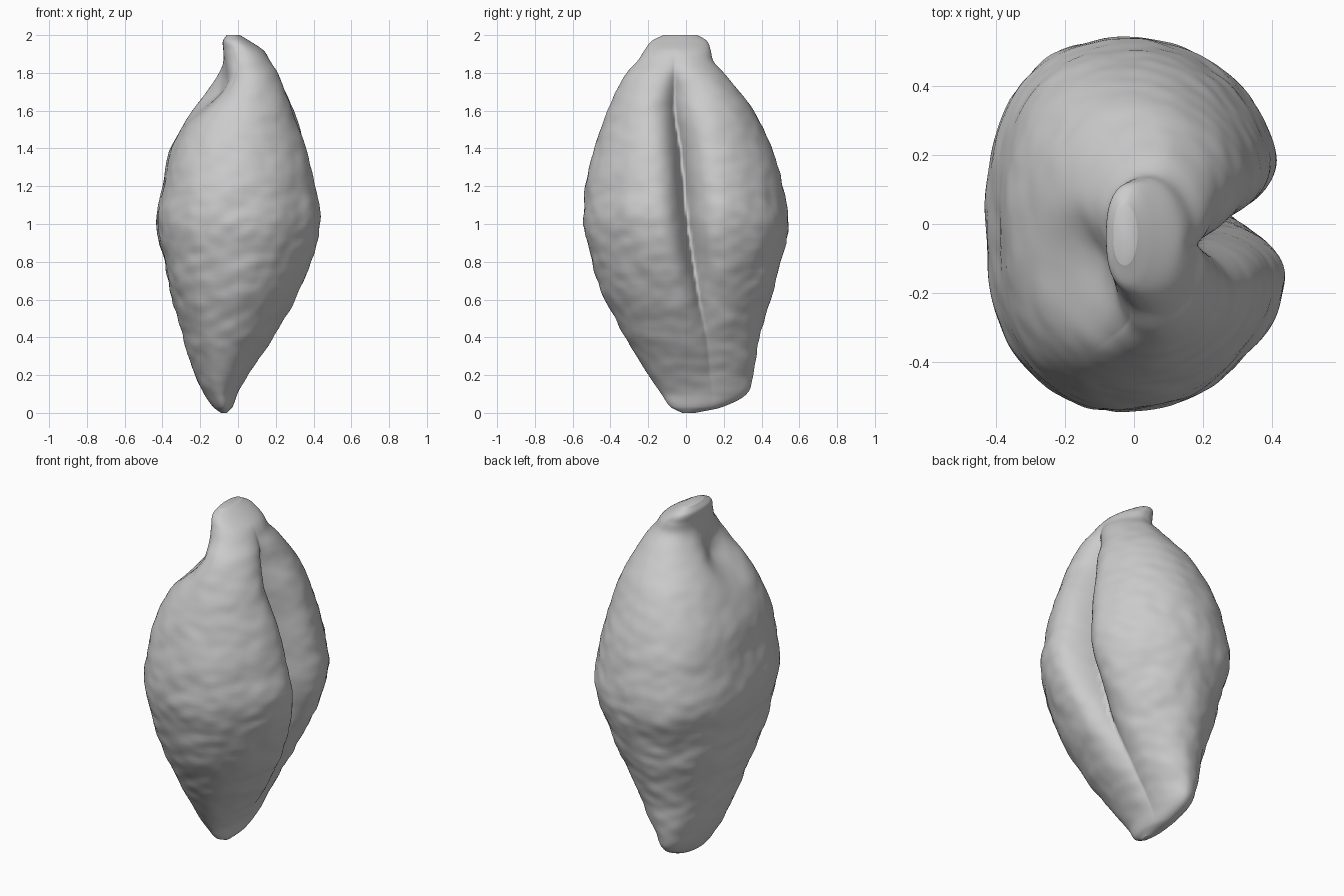
import bpy
import bmesh
import math
from mathutils import Vector, noise

cube = bpy.data.objects.get("Cube")
if cube:
    bpy.data.objects.remove(cube)

# Profile stations: height, x min, x max, y min, y max, crease depth, crease y
STATIONS = [
    (0.00, -.09, -.06, -.02, .05, 0, .14),
    (0.03, -.13, -.03, -.08, .19, 0, .14),
    (0.10, -.18, .00, -.13, .32, .01, .14),
    (0.20, -.23, .06, -.20, .355, .02, .13),
    (0.40, -.29, .19, -.32, .39, .05, .11),
    (0.60, -.35, .30, -.43, .445, .11, .07),
    (0.80, -.39, .38, -.50, .50, .20, .04),
    (1.00, -.43, .42, -.54, .54, .26, .01),
    (1.20, -.40, .40, -.53, .515, .27, -.01),
    (1.40, -.355, .365, -.485, .455, .24, -.03),
    (1.60, -.25, .32, -.415, .36, .18, -.06),
    (1.70, -.18, .285, -.37, .285, .13, -.06),
    (1.80, -.11, .235, -.315, .20, .06, -.06),
    (1.86, -.085, .185, -.26, .145, .02, -.06),
    (1.92, -.08, .135, -.22, .13, 0, -.06),
    (1.97, -.08, .06, -.18, .11, 0, -.05),
    (2.00, -.06, .01, -.12, .06, 0, -.03),
]
RINGS, SEGS = 150, 240


def station(z):
    """Smoothly interpolate the profile stations at a height."""
    last = len(STATIONS) - 1
    i = 0
    while i < last - 1 and STATIONS[i + 1][0] < z:
        i += 1
    a, b = STATIONS[i], STATIONS[i + 1]
    before, after = STATIONS[max(i - 1, 0)], STATIONS[min(i + 2, last)]
    h = b[0] - a[0]
    t = (z - a[0]) / h
    values = []
    for k in range(1, len(a)):
        m0 = (b[k] - before[k]) / (b[0] - before[0]) * h
        m1 = (after[k] - a[k]) / (after[0] - a[0]) * h
        values.append((2*t**3 - 3*t*t + 1) * a[k] + (t**3 - 2*t*t + t) * m0
                      + (3*t*t - 2*t**3) * b[k] + (t**3 - t*t) * m1)
    return values


def bump(x, centre, width):
    return math.exp(-((x - centre) / width) ** 2)


def signed_power(v, p):
    return math.copysign(abs(v) ** p, v)


def surface_point(z, angle):
    x0, x1, y0, y1, depth, crease_y = station(z)
    depth = max(depth, 0)
    c, s = math.cos(angle), math.sin(angle)
    # Round on the creased side, flatter and squarer on the other
    p = 1.04 if c > 0 else 2 / (2 + 0.45 * min(1, z))
    cx, cy = (x0 + x1) / 2, (y0 + y1) / 2
    x = cx + (x1 - x0) / 2 * signed_power(c, p)
    y = cy + (y1 - y0) / 2 * signed_power(s, p)
    if c > 0:
        # Long crease between the two lobes, opening to a hollow near the top
        x += c * 0.48 * depth * x1
        width = (0.08 if y > crease_y else 0.058) + 0.02 * bump(z, 1.68, .15)
        x -= depth * math.exp(-abs(y - crease_y) / width) * min(1, c * 3)
    else:
        # Slanted scoop below the tip, bounded by a rim on each side
        scoop = bump(z, 1.7, .12) * bump(y, -.17, .16) * min(1, -2 * c)
        x += 0.08 * scoop
        y += 0.05 * scoop
    # Wrinkled skin, rougher at the middle and lower part
    q = Vector((x, y, z))
    rough = 0.5 + 0.5 * bump(z, .8, .5)
    wave = noise.noise(Vector((x * 5, y * 5, z * 7)))
    fine = noise.noise(Vector((x * 11 + 7, y * 11, z * 18)))
    fade = min(1, z * 5, (2 - z) * 5)
    out = Vector((c, s, 0))
    return q + out * (0.010 * wave + 0.007 * fine) * rough * fade


# Seed body lofted from rings
bm = bmesh.new()
rings = []
for i in range(RINGS + 1):
    z = 1 - math.cos(math.pi * i / RINGS)
    rings.append([bm.verts.new(surface_point(z, math.tau * j / SEGS))
                  for j in range(SEGS)])
for low, high in zip(rings, rings[1:]):
    for j in range(SEGS):
        k = (j + 1) % SEGS
        bm.faces.new((low[j], low[k], high[k], high[j]))
bm.faces.new(rings[0][::-1])
bm.faces.new(rings[-1])
for face in bm.faces:
    face.smooth = True
mesh = bpy.data.meshes.new("seed_body")
bm.to_mesh(mesh)
bm.free()
body = bpy.data.objects.new("seed_body", mesh)
bpy.context.collection.objects.link(body)

# Plain grey finish
grey = bpy.data.materials.new("plain_grey")
grey.use_nodes = True
colour = (0.6, 0.6, 0.6, 1)
grey.diffuse_color = colour
shader = grey.node_tree.nodes["Principled BSDF"]
shader.inputs["Base Color"].default_value = colour
shader.inputs["Roughness"].default_value = 0.8
mesh.materials.append(grey)
